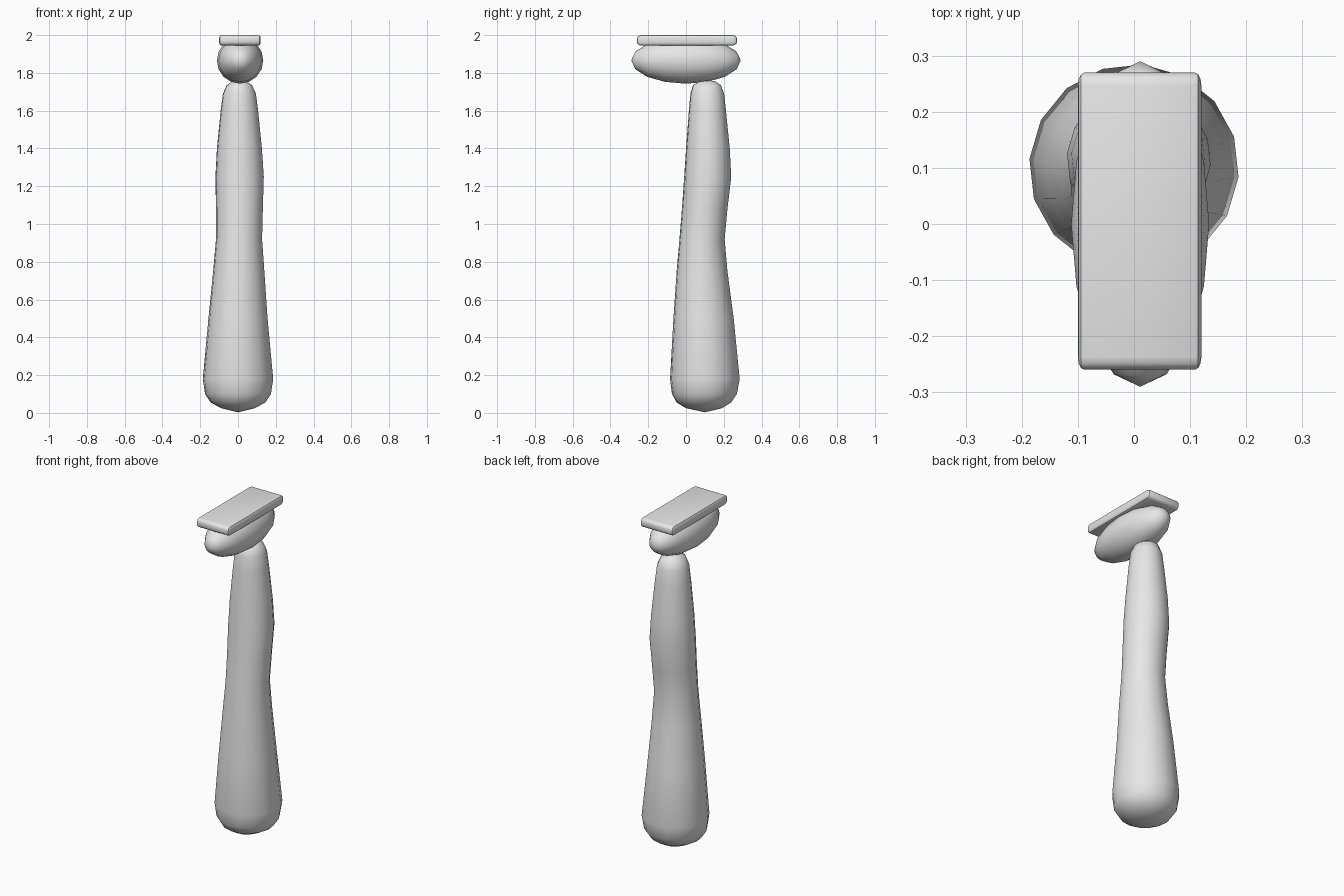
import bpy, bmesh, math
from mathutils import Matrix

cube = bpy.data.objects.get("Cube")
if cube:
    bpy.data.objects.remove(cube, do_unlink=True)

# Single matte grey
grey = bpy.data.materials.new("light_grey")
grey.use_nodes = True
grey.diffuse_color = (0.8, 0.8, 0.8, 1)
grey.node_tree.nodes["Principled BSDF"].inputs["Base Color"].default_value = (0.8, 0.8, 0.8, 1)


def finish(name, bm, smooth_angle):
    bmesh.ops.recalc_face_normals(bm, faces=bm.faces[:])
    mesh = bpy.data.meshes.new(name)
    bm.to_mesh(mesh)
    bm.free()
    mesh.materials.append(grey)
    obj = bpy.data.objects.new(name, mesh)
    bpy.context.collection.objects.link(obj)
    bpy.ops.object.select_all(action='DESELECT')
    obj.select_set(True)
    bpy.context.view_layer.objects.active = obj
    bpy.ops.object.shade_smooth_by_angle(angle=math.radians(smooth_angle))
    return obj


# Handle: lofted sections as (z, left x, right x, front y, back y)
SIDES = 16
sections = [
    (0.025, -0.09, 0.09, 0.00, 0.19),
    (0.055, -0.145, 0.145, -0.05, 0.24),
    (0.10, -0.175, 0.175, -0.075, 0.27),
    (0.18, -0.187, 0.187, -0.085, 0.285),
    (0.50, -0.157, 0.157, -0.067, 0.253),
    (0.75, -0.132, 0.14, -0.05, 0.22),
    (0.92, -0.117, 0.128, -0.035, 0.205),
    (1.08, -0.117, 0.132, -0.022, 0.22),
    (1.25, -0.12, 0.137, -0.01, 0.24),
    (1.40, -0.112, 0.127, 0.00, 0.232),
    (1.60, -0.092, 0.107, 0.015, 0.212),
    (1.69, -0.08, 0.095, 0.023, 0.202),
    (1.735, -0.06, 0.075, 0.037, 0.185),
    (1.755, -0.03, 0.045, 0.07, 0.155),
]
bm = bmesh.new()
rings = []
for z, x0, x1, y0, y1 in sections:
    ring = []
    for i in range(SIDES):
        a = math.tau * i / SIDES - math.radians(5)
        ring.append(bm.verts.new(((x0 + x1) / 2 + (x1 - x0) / 2 * math.cos(a),
                                  (y0 + y1) / 2 + (y1 - y0) / 2 * math.sin(a), z)))
    rings.append(ring)
for low, high in zip(rings, rings[1:]):
    for i in range(SIDES):
        j = (i + 1) % SIDES
        bm.faces.new((low[i], low[j], high[j], high[i]))
for ring, tip in ((rings[0], (0, 0.1, 0.003)), (rings[-1], (0.007, 0.115, 1.762))):
    pole = bm.verts.new(tip)
    for i in range(SIDES):
        bm.faces.new((ring[i], ring[(i + 1) % SIDES], pole))
finish("handle", bm, 80)

# Head: stretched sphere with its poles facing front and back
bm = bmesh.new()
bmesh.ops.create_uvsphere(bm, u_segments=16, v_segments=8, radius=1)
bm.transform(Matrix.Translation((0.011, 0, 1.866))
             @ Matrix.Diagonal((0.123, 0.29, 0.123, 1))
             @ Matrix.Rotation(math.pi / 2, 4, 'X'))
finish("head", bm, 80)

# Top plate: slab with rounded edges, rounder towards its ends
bm = bmesh.new()
bmesh.ops.create_cube(bm, size=1)
bm.transform(Matrix.Diagonal((0.367, 0.441, 0.055, 1)))
bmesh.ops.bevel(bm, geom=bm.edges[:], offset=0.019, segments=3,
                profile=0.5, affect='EDGES')
bm.transform(Matrix.Translation((0.01, 0.005, 1.9725)) @ Matrix.Diagonal((0.6, 1.2, 1, 1)))
finish("top_plate", bm, 30)
